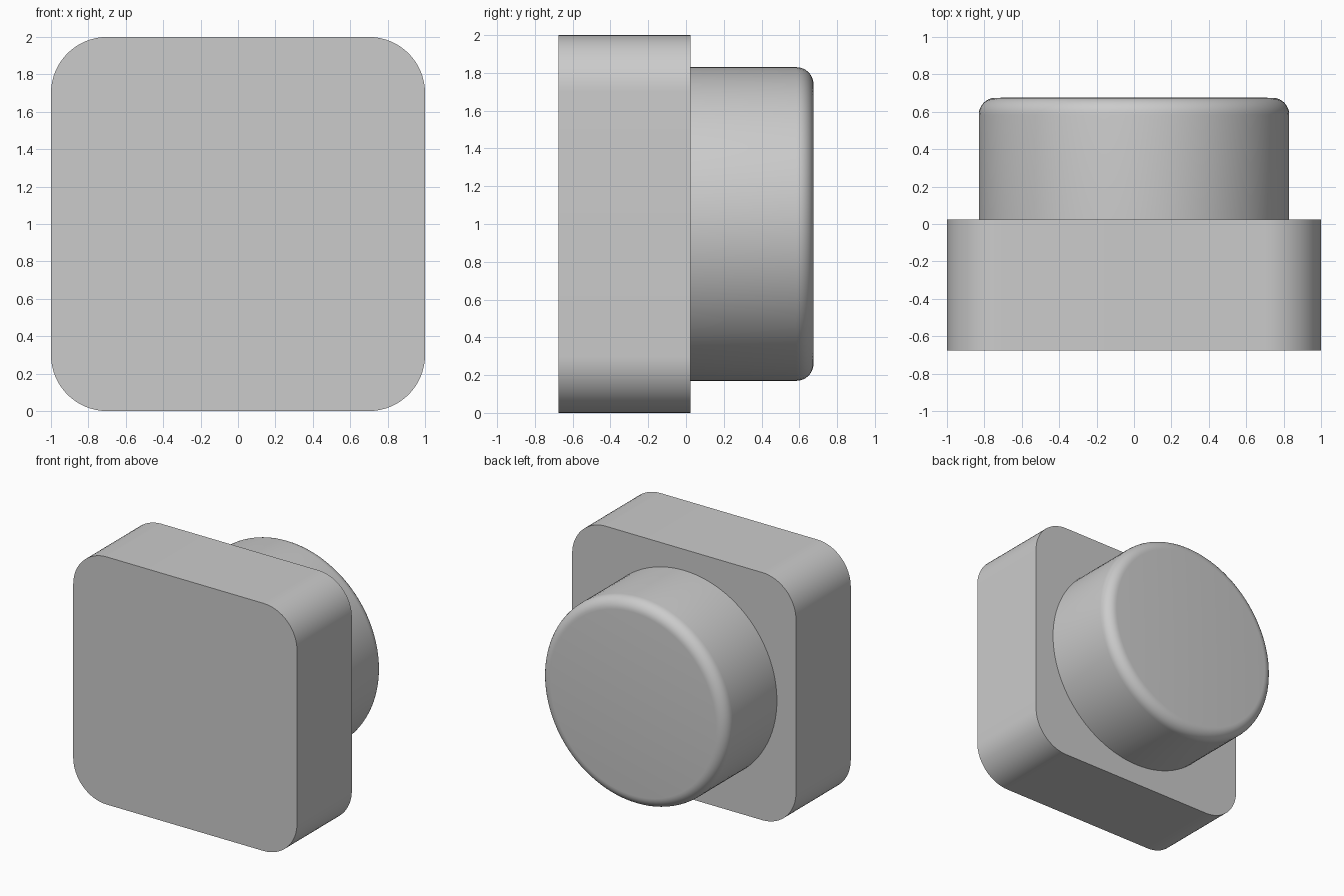
import bpy
import bmesh
from math import cos, sin, pi, radians
from mathutils import Matrix, Vector

cube = bpy.data.objects.get("Cube")
if cube:
    bpy.data.objects.remove(cube, do_unlink=True)

FRONT, MID, BACK = -0.675, 0.025, 0.675

grey = bpy.data.materials.new("plain grey")
grey.use_nodes = True
colour = (0.6, 0.6, 0.6, 1)
grey.diffuse_color = colour
grey.node_tree.nodes["Principled BSDF"].inputs["Base Color"].default_value = colour


def add_object(name, bm):
    bmesh.ops.recalc_face_normals(bm, faces=bm.faces)
    mesh = bpy.data.meshes.new(name)
    bm.to_mesh(mesh)
    bm.free()
    mesh.materials.append(grey)
    obj = bpy.data.objects.new(name, mesh)
    bpy.context.collection.objects.link(obj)
    bpy.ops.object.select_all(action="DESELECT")
    obj.select_set(True)
    bpy.context.view_layer.objects.active = obj
    bpy.ops.object.shade_smooth_by_angle(angle=radians(30))
    return obj


# Square block with rounded corners, extruded front to back
def rounded_block(name, half, radius, steps=16):
    bm = bmesh.new()
    outline = []
    for corner in range(4):
        mid = (corner + 0.5) * pi / 2
        cx = (half - radius) * (1 if cos(mid) > 0 else -1)
        cz = (half - radius) * (1 if sin(mid) > 0 else -1)
        for i in range(steps + 1):
            a = (corner + i / steps) * pi / 2
            outline.append(bm.verts.new((cx + radius * cos(a), FRONT, 1 + cz + radius * sin(a))))
    face = bm.faces.new(outline)
    out = bmesh.ops.extrude_face_region(bm, geom=[face], use_keep_orig=True)
    moved = [g for g in out["geom"] if isinstance(g, bmesh.types.BMVert)]
    bmesh.ops.translate(bm, verts=moved, vec=(0, MID - FRONT, 0))
    return add_object(name, bm)


# Round knob with a filleted back rim
def round_knob(name, radius, fillet):
    bm = bmesh.new()
    place = Matrix.Translation((0, (MID + BACK) / 2, 1)) @ Matrix.Rotation(pi / 2, 4, "X")
    bmesh.ops.create_cone(bm, cap_ends=True, segments=96, radius1=radius,
                          radius2=radius, depth=BACK - MID, matrix=place)
    rim = [e for e in bm.edges if all(v.co.y > BACK - 0.01 for v in e.verts)]
    bmesh.ops.bevel(bm, geom=rim, offset=fillet, segments=8, profile=0.5, affect="EDGES")
    return add_object(name, bm)


rounded_block("base_block", 1.0, 0.3)
round_knob("round_knob", 0.83, 0.09)
